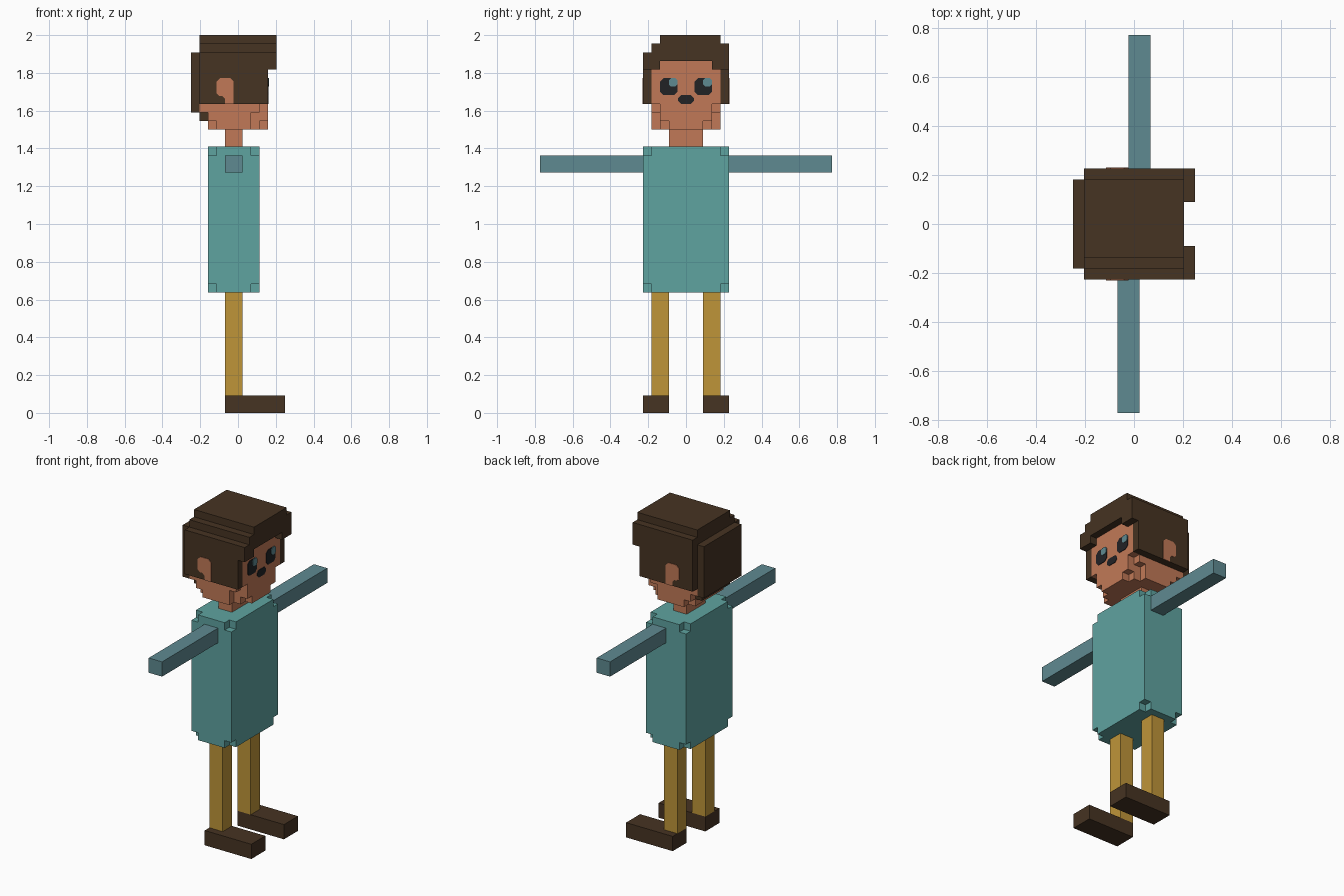
import bpy, bmesh
from mathutils import Vector

cube = bpy.data.objects.get("Cube")
if cube:
    bpy.data.objects.remove(cube)

V = 2 / 44                       # edge of one block
OFF = Vector((-5.5, 0, 0))       # block grid origin


def material(name, rgb):
    lin = [((c / 255 + 0.055) / 1.055) ** 2.4 for c in rgb]
    m = bpy.data.materials.new(name)
    m.use_nodes = True
    m.diffuse_color = (*lin, 1)
    m.node_tree.nodes["Principled BSDF"].inputs["Base Color"].default_value = (*lin, 1)
    return m


SKIN = material("skin", (193, 121, 87))
HAIR = material("dark brown", (70, 51, 34))
SHIRT = material("teal shirt", (95, 163, 160))
SLEEVE = material("grey blue", (95, 138, 145))
TROUSER = material("ochre", (191, 149, 57))
BLACK = material("black", (33, 34, 37))


def finish(bm, name, mat):
    me = bpy.data.meshes.new(name)
    bm.to_mesh(me)
    bm.free()
    me.materials.append(mat)
    ob = bpy.data.objects.new(name, me)
    bpy.context.collection.objects.link(ob)
    return ob


def box(x0, x1, y0, y1, z0, z1):
    return {(x, y, z) for x in range(x0, x1) for y in range(y0, y1) for z in range(z0, z1)}


def both(x0, x1, y0, y1, z0, z1):
    """A box and its mirror image across y = 0."""
    return box(x0, x1, y0, y1, z0, z1) | box(x0, x1, -y1, -y0, z0, z1)


def blocks(name, mat, cells):
    """Outer skin of a set of blocks, with flat areas merged."""
    bm = bmesh.new()
    for c in cells:
        for axis in range(3):
            for side in (0, 1):
                n = list(c)
                n[axis] += 2 * side - 1
                if tuple(n) in cells:
                    continue
                u, w = (axis + 1) % 3, (axis + 2) % 3
                loop = []
                for a, b in ((0, 0), (1, 0), (1, 1), (0, 1)):
                    p = list(c)
                    p[axis] += side
                    p[u] += a
                    p[w] += b
                    loop.append(bm.verts.new((Vector(p) + OFF) * V))
                bm.faces.new(loop if side else loop[::-1])
    bmesh.ops.remove_doubles(bm, verts=bm.verts, dist=V / 10)
    bmesh.ops.dissolve_limit(bm, angle_limit=0.01, verts=bm.verts, edges=bm.edges)
    return finish(bm, name, mat)


def plate(name, mat, outline, place, direction, thick=0.003):
    """Thin painted detail: a 2D outline placed on a surface."""
    bm = bmesh.new()
    f = bm.faces.new([bm.verts.new(Vector(place(a, b)) * V) for a, b in outline])
    r = bmesh.ops.extrude_face_region(bm, geom=[f])
    top = [g for g in r["geom"] if isinstance(g, bmesh.types.BMVert)]
    bmesh.ops.translate(bm, verts=top, vec=Vector(direction) * thick)
    bmesh.ops.recalc_face_normals(bm, faces=bm.faces)
    return finish(bm, name, mat)


def octagon(a0, a1, b0, b1, c):
    return [(a0 + c, b0), (a1 - c, b0), (a1, b0 + c), (a1, b1 - c),
            (a1 - c, b1), (a0 + c, b1), (a0, b1 - c), (a0, b0 + c)]


# Legs, feet and arms
for side, y in (("right", -1), ("left", 1)):
    def limb(x0, x1, a, b, z0, z1):
        return box(x0, x1, *sorted((y * a, y * b)), z0, z1)
    blocks(side + "_foot", HAIR, limb(4, 11, 2, 5, 0, 2))
    blocks(side + "_leg", TROUSER, limb(4, 6, 2, 4, 2, 14))
    shift = 1 if y > 0 else 0
    blocks(side + "_arm", SLEEVE, limb(4 + shift, 6 + shift, 5, 17, 28, 30))

# Torso with its eight corner blocks missing
corners = {(x, y, z) for x in (2, 7) for y in (-5, 4) for z in (14, 30)}
blocks("torso", SHIRT, box(2, 8, -5, 5, 14, 31) - corners)

# Neck and head, jaw corners stepped back
blocks("neck", SKIN, box(4, 6, -2, 2, 31, 33))
head = box(2, 9, -4, 4, 33, 41) | box(1, 2, -4, 4, 35, 36)
head -= both(8, 9, 3, 4, 33, 36) | both(7, 8, 3, 4, 33, 35)
head -= both(8, 9, 2, 3, 33, 34) | both(2, 3, 3, 4, 33, 34)
blocks("head", SKIN, head)

# Hair: sides, back, crown layers and fringe
hair = both(1, 9, 4, 5, 36, 42) | box(0, 1, -4, 4, 35, 42)
hair |= box(1, 2, -4, 4, 36, 42) | box(1, 2, -3, 3, 34, 35)
hair |= box(1, 10, -5, 5, 41, 42) | box(1, 10, -4, 5, 42, 43) | box(1, 10, -3, 4, 43, 44)
hair |= both(9, 10, 3, 5, 40, 41)
blocks("hair", HAIR, hair)

# Ears, showing through the hair on each side
ear = [(-1.5, 36), (-0.5, 36), (-0.5, 38.6), (-0.9, 39), (-2.1, 39),
       (-2.5, 38.6), (-2.5, 37.2), (-2.2, 36.9), (-1.8, 36.9), (-1.5, 36.6)]
for side, y in (("right", -5), ("left", 5)):
    plate(side + "_ear", SKIN, ear, lambda a, b: (a, y, b), (0, y / 5, 0))

# Eyes with an off-centre highlight, and mouth
def on_face(a, b):
    return (3.5, a, b)


for side, y in (("right", -3), ("left", 1)):
    plate(side + "_eye", BLACK, octagon(y, y + 2, 37, 39, 0.4), on_face, (1, 0, 0))
    plate(side + "_eye_highlight", SLEEVE, octagon(y + 1, y + 2, 38, 39, 0.25),
          on_face, (1, 0, 0), 0.006)
plate("mouth", BLACK, octagon(-0.95, 0.95, 36, 37, 0.35), on_face, (1, 0, 0))
